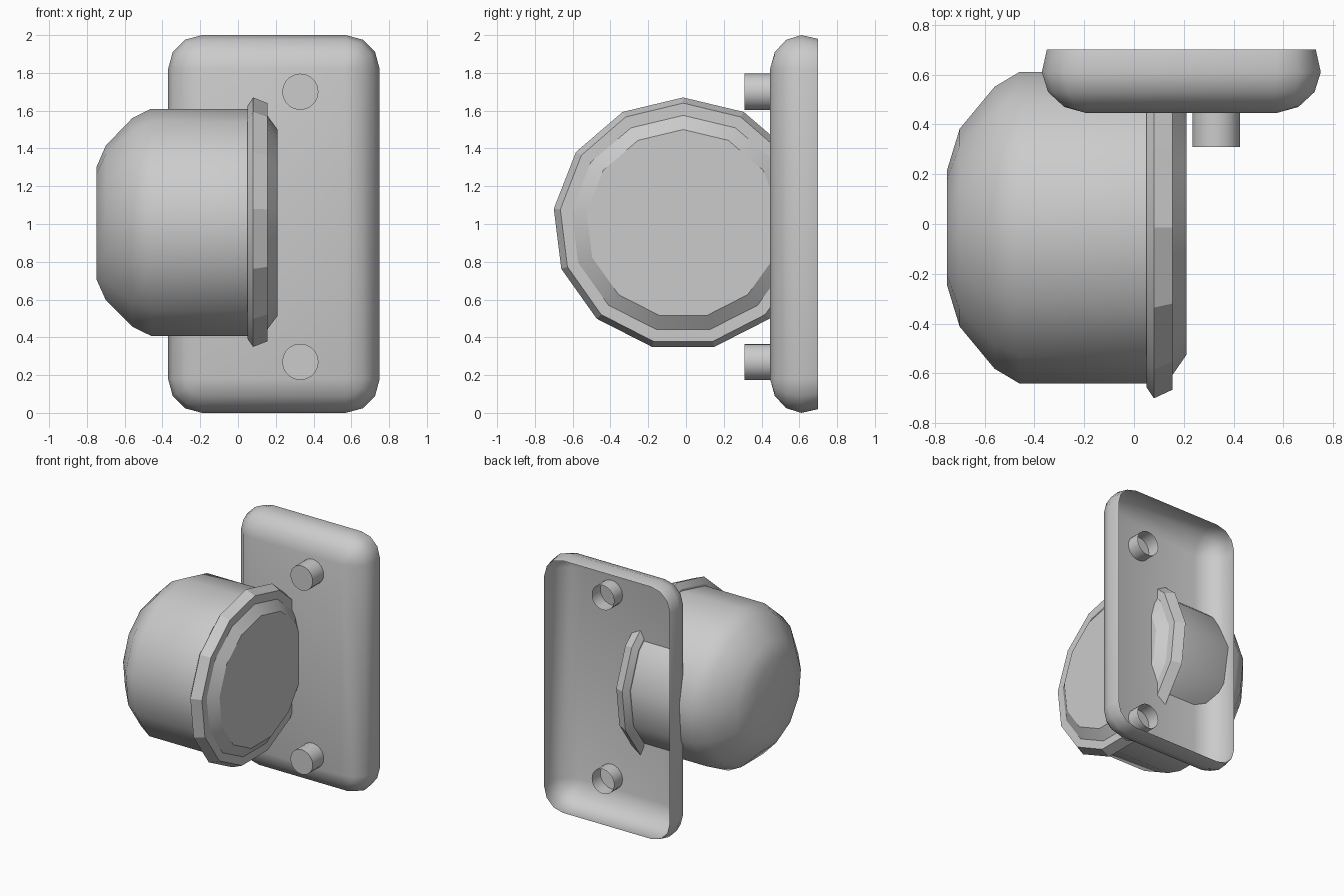
import bpy, bmesh
from math import sin, cos, pi, radians

if "Cube" in bpy.data.objects:
    bpy.data.objects.remove(bpy.data.objects["Cube"])


def loft(name, rings, cap_start=False, cap_end=False, angle=30):
    """Skin a list of equal-length point rings into one object."""
    bm = bmesh.new()
    rows = [[bm.verts.new(p) for p in ring] for ring in rings]
    n = len(rows[0])
    for a, b in zip(rows, rows[1:]):
        for i in range(n):
            j = (i + 1) % n
            bm.faces.new((a[i], a[j], b[j], b[i]))
    if cap_start:
        bm.faces.new(rows[0][::-1])
    if cap_end:
        bm.faces.new(rows[-1])
    bmesh.ops.remove_doubles(bm, verts=bm.verts, dist=0.001)
    bmesh.ops.recalc_face_normals(bm, faces=bm.faces)
    me = bpy.data.meshes.new(name)
    bm.to_mesh(me)
    bm.free()
    ob = bpy.data.objects.new(name, me)
    bpy.context.collection.objects.link(ob)
    bpy.ops.object.select_all(action='DESELECT')
    ob.select_set(True)
    bpy.context.view_layer.objects.active = ob
    bpy.ops.object.shade_smooth_by_angle(angle=radians(angle))
    return ob


def bell_ring(x, ry, rz, n=13):
    return [(x, -0.015 + ry * sin(2 * pi * i / n), 1.0 + rz * cos(2 * pi * i / n))
            for i in range(n)]


def plate_ring(y, inset):
    """Rounded rectangle; corners shrink to a point at full inset."""
    x0, x1, z0, z1, r = -0.37, 0.75, 0.0, 2.0, 0.18
    corners = [(x1 - r, z1 - r), (x0 + r, z1 - r), (x0 + r, z0 + r), (x1 - r, z0 + r)]
    return [(cx + (r - inset) * cos((q * 3 + k) * pi / 6), y,
             cz + (r - inset) * sin((q * 3 + k) * pi / 6))
            for q, (cx, cz) in enumerate(corners) for k in range(4)]


def peg_ring(y, z, n=20):
    return [(0.33 + 0.096 * cos(2 * pi * i / n), y, z + 0.096 * sin(2 * pi * i / n))
            for i in range(n)]


# Wall plate: thin shell, open at the back
loft("wall_plate", [plate_ring(y, d) for y, d in
     [(0.70, 0.02), (0.61, 0), (0.53, 0.025), (0.47, 0.09), (0.445, 0.18)]],
     cap_end=True, angle=40)

# Domed housing lying along x
loft("lamp_dome", [bell_ring(*p) for p in
     [(-0.75, 0.235, 0.30), (-0.70, 0.40, 0.415), (-0.56, 0.57, 0.56),
      (-0.46, 0.63, 0.61), (0.05, 0.63, 0.61)]], cap_start=True, angle=50)

# Flared rim and stepped front lens
loft("lamp_rim", [bell_ring(*p) for p in
     [(0.05, 0.63, 0.61), (0.05, 0.645, 0.625), (0.08, 0.69, 0.67),
      (0.155, 0.655, 0.64), (0.155, 0.595, 0.575), (0.21, 0.515, 0.50)]],
     cap_end=True, angle=20)

# Mounting pegs: capped in front, hollow behind the plate
for name, z in (("upper_peg", 1.70), ("lower_peg", 0.27)):
    loft(name, [peg_ring(0.55, z), peg_ring(0.31, z)], cap_end=True)
